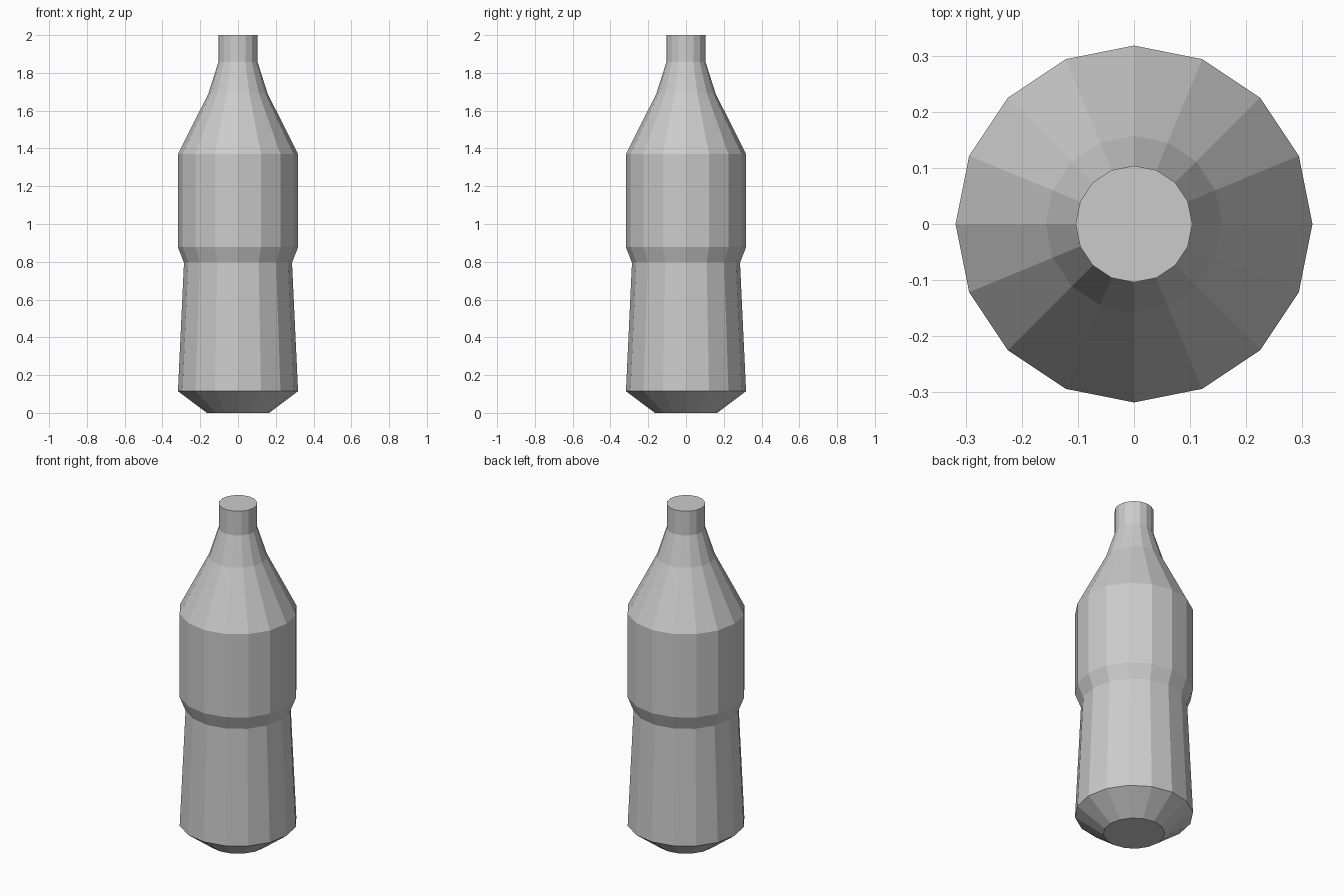
import bpy, bmesh
from math import cos, sin, tau

if "Cube" in bpy.data.objects:
    bpy.data.objects.remove(bpy.data.objects["Cube"])

SIDES = 16

# Bottle outline as (radius, height), base to mouth
PROFILE = [
    (0.165, 0.0),     # base
    (0.318, 0.115),   # bottom chamfer
    (0.286, 0.795),   # tapered grip
    (0.318, 0.877),   # step out to label band
    (0.318, 1.37),    # label band
    (0.157, 1.69),    # shoulder
    (0.104, 1.857),   # neck
    (0.104, 2.0),     # mouth
]


def lathe(name, profile, sides):
    """Revolve a profile around z into a closed, flat-shaded solid."""
    bm = bmesh.new()
    rings = [[bm.verts.new((r * cos(tau * i / sides), r * sin(tau * i / sides), z))
              for i in range(sides)] for r, z in profile]
    for low, high in zip(rings, rings[1:]):
        for i in range(sides):
            j = (i + 1) % sides
            bm.faces.new((low[i], low[j], high[j], high[i]))
    bm.faces.new(rings[0][::-1])
    bm.faces.new(rings[-1])
    mesh = bpy.data.meshes.new(name)
    bm.to_mesh(mesh)
    bm.free()
    obj = bpy.data.objects.new(name, mesh)
    bpy.context.collection.objects.link(obj)
    return obj


# Bottle
lathe("bottle", PROFILE, SIDES)
